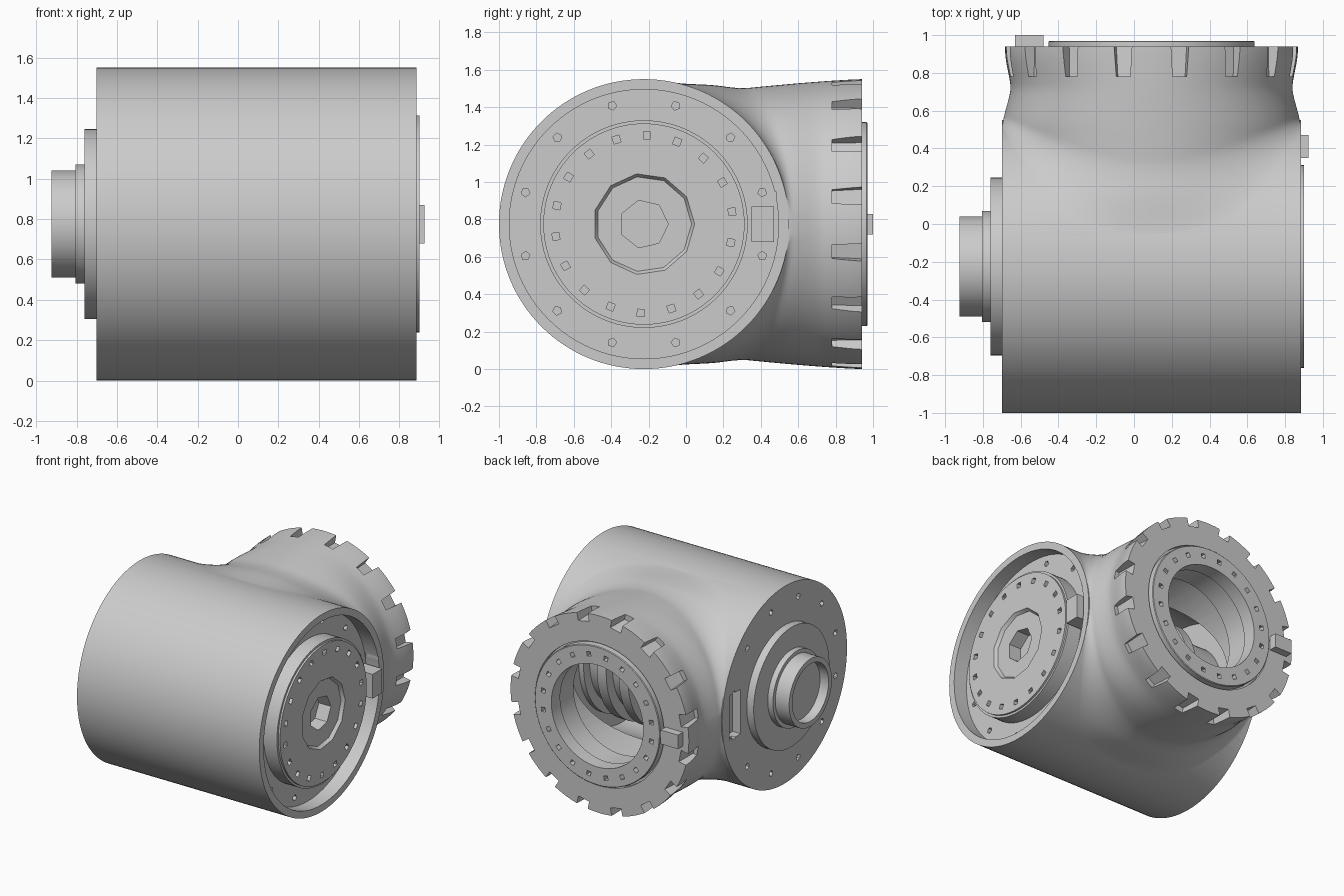
import bpy, bmesh
from math import sin, cos, pi, sqrt, radians
from mathutils import Vector

if "Cube" in bpy.data.objects:
    bpy.data.objects.remove(bpy.data.objects["Cube"])

grey = bpy.data.materials.new("plain grey")
grey.use_nodes = True
grey.diffuse_color = (0.6, 0.6, 0.6, 1)
grey.node_tree.nodes["Principled BSDF"].inputs["Base Color"].default_value = (0.6, 0.6, 0.6, 1)

# Two working axes: the housing lies along x, the rear flange along y
MID_Z = 0.775
HALF, R = 0.7925, 0.775
CX, CY = 0.0925, -0.225


def on_x(u, v, a):
    return Vector((a, CY + u, MID_Z + v))


def on_y(u, v, a):
    return Vector((CX + v, a, MID_Z + u))


def finish(name, bm):
    bmesh.ops.recalc_face_normals(bm, faces=bm.faces[:])
    me = bpy.data.meshes.new(name)
    bm.to_mesh(me)
    bm.free()
    me.materials.append(grey)
    ob = bpy.data.objects.new(name, me)
    bpy.context.collection.objects.link(ob)
    return ob


def skin(bm, rings, loop=False):
    """Bridge rings of vertices, capping both ends unless looped."""
    n = len(rings[0])
    pairs = list(zip(rings, rings[1:]))
    if loop:
        pairs.append((rings[-1], rings[0]))
    else:
        bm.faces.new(rings[0])
        bm.faces.new(rings[-1])
    for a, b in pairs:
        for i in range(n):
            j = (i + 1) % n
            bm.faces.new((a[i], a[j], b[j], b[i]))


def lathe(name, axis, profile, seg=96, loop=False):
    """Turn a profile of (position along axis, radius)."""
    bm = bmesh.new()
    rings = [[bm.verts.new(axis(r * cos(2 * pi * i / seg), r * sin(2 * pi * i / seg), a))
              for i in range(seg)] for a, r in profile]
    skin(bm, rings, loop)
    return finish(name, bm)


def hole_ring(axis, radius, count, start, size, a0, a1, sides=5, taper=1.0):
    """Circular pattern of small prisms, used as a cutter."""
    bm = bmesh.new()
    for k in range(count):
        t = radians(start) + 2 * pi * k / count
        rings = []
        for a, s in ((a0, size * taper), (a1, size)):
            ring = []
            for i in range(sides):
                p = t + 2 * pi * (i + 0.5) / sides
                ring.append(bm.verts.new(axis(radius * cos(t) + s * cos(p),
                                              radius * sin(t) + s * sin(p), a)))
            rings.append(ring)
        skin(bm, rings)
    return finish("hole_cutter", bm)


def box(name, lo, hi):
    bm = bmesh.new()
    rings = [[bm.verts.new((x, y, z)) for x, y in
              ((lo[0], lo[1]), (hi[0], lo[1]), (hi[0], hi[1]), (lo[0], hi[1]))]
             for z in (lo[2], hi[2])]
    skin(bm, rings)
    return finish(name, bm)


def combine(ob, other, operation="DIFFERENCE"):
    mod = ob.modifiers.new("cut", "BOOLEAN")
    mod.operation, mod.solver, mod.object = operation, "EXACT", other
    dg = bpy.context.evaluated_depsgraph_get()
    dg.update()
    me = bpy.data.meshes.new_from_object(ob.evaluated_get(dg))
    ob.modifiers.clear()
    ob.data = me
    bpy.data.objects.remove(other)


def ease(f):
    f = min(max(f, 0.0), 1.0)
    return f * f * (3 - 2 * f)


# Neck: sections whose height blends softly into the lying cylinder
def neck_section(bm, y, seg=128):
    h = 0.997 * sqrt(max(R * R - (y - CY) ** 2, 0.0))
    tall = 0.775 - 0.09 * max(0.94 - y, 0.0) ** 1.3 - 1.5 * max(0.2 - y, 0.0) ** 2
    wide = 0.745 + 0.045 * ease((0.74 - y) / 0.24) + 0.03 * ease((y - 0.7) / 0.22)
    k = 0.002 + 0.2 * ease((0.85 - y) / 0.4)
    ring = []
    for i in range(seg):
        t = 2 * pi * (i + 0.5) / seg
        z = tall * abs(sin(t))
        blend = max(k - abs(z - h), 0) / k
        z = max(z, h) + blend * blend * k / 4
        ring.append(bm.verts.new(on_y(z if sin(t) > 0 else -z, wide * cos(t), y)))
    return ring


bm = bmesh.new()
steps = 60
skin(bm, [neck_section(bm, -0.1 + 1.04 * i / steps) for i in range(steps + 1)])
neck = finish("neck", bm)

# Housing: cylinder joined with the neck, hollowed and drilled
housing = lathe("housing", on_x, [(CX - HALF, R), (CX + HALF, R)], 128)
combine(housing, neck, "UNION")
combine(housing, lathe("recess", on_x, [(0.77, 0.72), (1.1, 0.72)]))
combine(housing, lathe("cavity", on_x, [(-0.6, 0.66), (0.7, 0.66)], 64))
combine(housing, lathe("bore", on_y, [(0.1, 0.6), (0.68, 0.6), (0.68, 0.41), (0.91, 0.41),
                                      (0.91, 0.56), (1.1, 0.56)], 64))
combine(housing, hole_ring(on_y, 0.76, 16, 11.25, 0.082, 0.78, 1.1, 4, 0.65))
for a0, a1 in ((0.74, 0.9), (-0.8, -0.67)):
    combine(housing, hole_ring(on_x, 0.655, 12, 15, 0.024, a0, a1))
combine(housing, box("side_slot", (-0.8, 0.32, 0.6), (-0.63, 0.46, 0.95)))
combine(housing, box("rim_slot", (0.775, 0.34, 0.66), (1.0, 0.48, 0.95)))

# Output disc in the recessed end
disc = lathe("output_disc", on_x, [(0.66, 0.555), (0.885, 0.555), (0.885, 0.538), (0.9, 0.538)])
combine(disc, lathe("shallow_cut", on_x, [(0.875, 0.255), (0.91, 0.278)], 11))
combine(disc, lathe("socket_cut", on_x, [(0.72, 0.13), (0.95, 0.13)], 7))
combine(disc, hole_ring(on_x, 0.475, 18, 8, 0.027, 0.86, 0.95, 4))

# Stepped hub with shallow open tube at the other end
lathe("stepped_hub", on_x, [
    (-0.68, 0.47), (-0.76, 0.47), (-0.76, 0.295), (-0.805, 0.295), (-0.805, 0.265),
    (-0.925, 0.265), (-0.925, 0.225), (-0.85, 0.225)])

# Raised ring on the rear flange
ring = lathe("flange_ring", on_y, [(0.86, 0.40), (0.86, 0.5), (0.905, 0.545),
                                   (0.965, 0.545), (0.97, 0.54), (0.97, 0.40)], loop=True)
combine(ring, hole_ring(on_y, 0.475, 20, 9, 0.024, 0.93, 1.0, 4))

# Inner drum with ribs, seen through the bore
lathe("inner_drum", on_x, [(-0.62, 0.48), (0.68, 0.48)], 64)
for i in range(5):
    a = -0.3 + 0.19 * i
    lathe("drum_rib", on_x, [(a, 0.46), (a, 0.56), (a + 0.08, 0.56), (a + 0.08, 0.46)], 64, True)

# Locating keys on both outputs
box("rear_key", (-0.63, 0.9, 0.72), (-0.48, 1.0, 0.83))
box("side_key", (0.76, 0.35, 0.68), (0.925, 0.47, 0.87))

# Smooth rounded walls, crisp edges
bpy.ops.object.select_all(action="DESELECT")
for ob in bpy.context.collection.objects:
    if ob.type == "MESH" and grey.name in ob.data.materials:
        ob.select_set(True)
        bpy.context.view_layer.objects.active = ob
bpy.ops.object.shade_smooth_by_angle(angle=radians(30))
